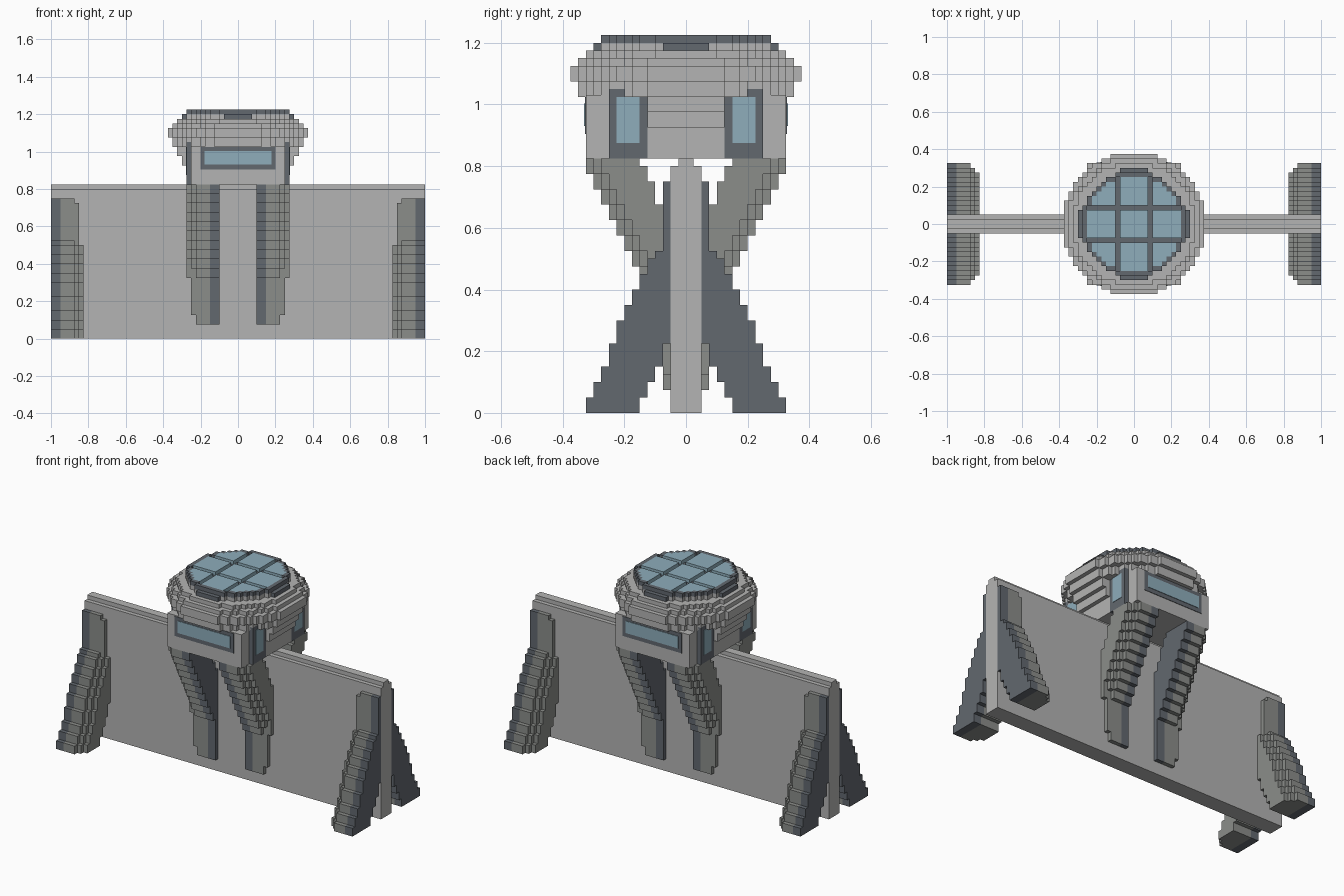
import bpy, bmesh, math

cube = bpy.data.objects.get("Cube")
if cube:
    bpy.data.objects.remove(cube, do_unlink=True)

U = 0.025  # block size


def srgb(r, g, b):
    f = lambda c: c / 12.92 if c <= 0.04045 else ((c + 0.055) / 1.055) ** 2.4
    return tuple(f(c / 255) for c in (r, g, b)) + (1.0,)


def material(name, rgb):
    m = bpy.data.materials.new(name)
    m.use_nodes = True
    m.diffuse_color = srgb(*rgb)
    m.node_tree.nodes["Principled BSDF"].inputs["Base Color"].default_value = srgb(*rgb)
    return m


LIGHT, MID, DARK, GLASS = range(4)
MATS = [material("light_grey", (180, 180, 179)), material("mid_grey", (139, 141, 138)),
        material("dark_slate", (98, 104, 111)), material("blue_glass", (142, 173, 187))]


class Part:
    """Collects extruded pieces into one flat-shaded object."""

    def __init__(self, name):
        self.name, self.bm = name, bmesh.new()

    def prism(self, pts, axis, a, b, mat):
        """Extrude a 2D outline from a to b along x or z."""
        place = (lambda p, t: (t, p[0], p[1])) if axis == 'x' else (lambda p, t: (p[0], p[1], t))
        clean = [p for i, p in enumerate(pts) if math.dist(p, pts[i - 1]) > 1e-5]
        lo = [self.bm.verts.new(place(p, a)) for p in clean]
        hi = [self.bm.verts.new(place(p, b)) for p in clean]
        n = len(clean)
        faces = [self.bm.faces.new(lo[::-1]), self.bm.faces.new(hi)]
        for i in range(n):
            j = (i + 1) % n
            faces.append(self.bm.faces.new((lo[i], lo[j], hi[j], hi[i])))
        for f in faces:
            f.material_index = mat

    def box(self, x0, x1, y0, y1, z0, z1, mat):
        self.prism([(x0, y0), (x1, y0), (x1, y1), (x0, y1)], 'z', z0, z1, mat)

    def finish(self):
        bmesh.ops.recalc_face_normals(self.bm, faces=self.bm.faces[:])
        me = bpy.data.meshes.new(self.name)
        self.bm.to_mesh(me)
        self.bm.free()
        for m in MATS:
            me.materials.append(m)
        bpy.context.collection.objects.link(bpy.data.objects.new(self.name, me))


def row_width(r, y):
    """Half width of a blocky circle for the row centred on y."""
    d = (r + 0.006) ** 2 - y * y
    return round(math.sqrt(d) / U) * U if d > 0 else 0


def blocky_circle(r, x0=-9, x1=9, y0=-9, y1=9):
    """Stepped circle outline, clipped to a rectangle."""
    n = round(r / U)
    right, left = [], []
    for i in range(-n, n):
        a, b = i * U, (i + 1) * U
        w = row_width(r, a + U / 2)
        lo, hi = max(x0, -w), min(x1, w)
        if a < y0 - 1e-6 or b > y1 + 1e-6 or hi - lo < 1e-6:
            continue
        right += [(hi, a), (hi, b)]
        left += [(lo, a), (lo, b)]
    return right + left[::-1]


def stair(steps, sy, cut=0.0, zmin=0.0, zmax=9.0):
    """Stepped side outline from (bottom, top, inner, outer) rows."""
    inner, outer = [], []
    for z0, z1, i, o in steps:
        z0, z1 = max(z0, zmin), min(z1, zmax)
        if z1 - z0 < 1e-6:
            continue
        o = max(o - cut, 0.075)
        outer += [(sy * o, z0), (sy * o, z1)]
        inner += [(sy * i, z0), (sy * i, z1)]
    return outer + inner[::-1]


# Wall with a raised ridge
wall = Part("wall")
wall.box(-1, 1, -0.05, 0.05, 0, 0.8, LIGHT)
wall.box(-1, 1, -0.025, 0.025, 0.8, 0.825, LIGHT)
wall.finish()

# Stepped supports: end buttresses and tower legs
BUTTRESS = [(0, .05, .15, .325), (.05, .1, .125, .3), (.1, .15, .1, .275),
            (.15, .225, .075, .25), (.225, .3, .05, .225), (.3, .35, .05, .2),
            (.35, .4, .05, .175), (.4, .45, .05, .15), (.45, .5, .05, .125),
            (.5, .525, .05, .1), (.525, .75, .05, .075)]
LEG = [(.075, .325, .05, .075), (.325, .375, .05, .1), (.375, .425, .05, .125),
       (.425, .475, .05, .15), (.475, .525, .05, .175), (.525, .575, .05, .2),
       (.575, .625, .05, .225), (.625, .675, .075, .25), (.675, .725, .1, .275),
       (.725, .75, .1, .3), (.75, .775, .125, .3), (.775, .8, .125, .325),
       (.8, .825, .15, .325)]
# Slabs: x start, x end, colour, front setback, lowest z, highest z
BUTTRESS_SLABS = [(1, .95, DARK, 0, 0, 9), (.95, .875, MID, 0, 0, 9),
                  (.875, .85, MID, .025, 0, .725), (.85, .825, MID, .05, 0, .5)]
LEG_SLABS = [(.1, .15, DARK, 0, 0, 9), (.15, .225, MID, 0, 0, 9),
             (.225, .25, MID, .025, .125, 9), (.25, .275, MID, .05, .325, 9)]
for sx, side in ((1, "left"), (-1, "right")):
    for sy, end in ((-1, "front"), (1, "back")):
        for kind, steps, slabs in (("buttress", BUTTRESS, BUTTRESS_SLABS),
                                   ("tower_leg", LEG, LEG_SLABS)):
            part = Part(f"{end}_{side}_{kind}")
            for a, b, mat, cut, zmin, zmax in slabs:
                part.prism(stair(steps, sy, cut, zmin, zmax), 'x', sx * a, sx * b, mat)
            part.finish()

# Cabin body with bulging side bays
cabin = Part("cabin")
cabin.box(-.25, .25, -.325, .325, .825, 1.03, LIGHT)
for z0, z1, w in ((.825, .925, .275), (.925, .975, .3), (.975, 1.03, .325)):
    cabin.box(-w, w, -.125, .125, z0, z1, LIGHT)
cabin.finish()

# Front and back windows
for s, end in ((-1, "front"), (1, "back")):
    win = Part(f"{end}_window")
    win.box(-.2, .2, s * .32, s * .328, .905, 1.025, DARK)
    win.box(-.178, .178, s * .322, s * .331, .93, 1.003, GLASS)
    win.finish()

# Side windows in raised frames
for sx, side in ((1, "left"), (-1, "right")):
    for sy, end in ((-1, "front"), (1, "back")):
        win = Part(f"{end}_{side}_side_window")
        win.box(sx * .24, sx * .275, sy * .125, sy * .25, .825, 1.05, DARK)
        win.box(sx * .27, sx * .278, sy * .15, sy * .225, .875, 1.025, GLASS)
        win.finish()

# Round stepped roof
roof = Part("roof")
for z0, z1, r in ((1.025, 1.075, .35), (1.075, 1.125, .375), (1.125, 1.15, .35),
                  (1.15, 1.175, .325), (1.175, 1.2, .275)):
    roof.prism(blocky_circle(r), 'z', z0, z1, LIGHT)
roof.finish()

# Dark skylight frame: base, four tabs and rim
frame = Part("skylight_frame")
frame.prism(blocky_circle(.275), 'z', 1.195, 1.203, DARK)
for s in (-1, 1):
    frame.box(-.075, .075, s * .26, s * .3, 1.175, 1.2, DARK)
    frame.box(s * .26, s * .3, -.075, .075, 1.175, 1.2, DARK)
    for i in range(-11, 11):
        y = i * U
        wi, wo = row_width(.25, y + U / 2), row_width(.275, y + U / 2)
        if wo > wi:
            frame.box(s * wi, s * wo, y, y + U, 1.2, 1.225, DARK)
frame.finish()

# Nine glass panes separated by grooves
panes = Part("skylight_panes")
spans = ((-.25, -.1), (-.075, .075), (.1, .25))
for x0, x1 in spans:
    for y0, y1 in spans:
        panes.prism(blocky_circle(.25, x0, x1, y0, y1), 'z', 1.2, 1.225, GLASS)
panes.finish()
